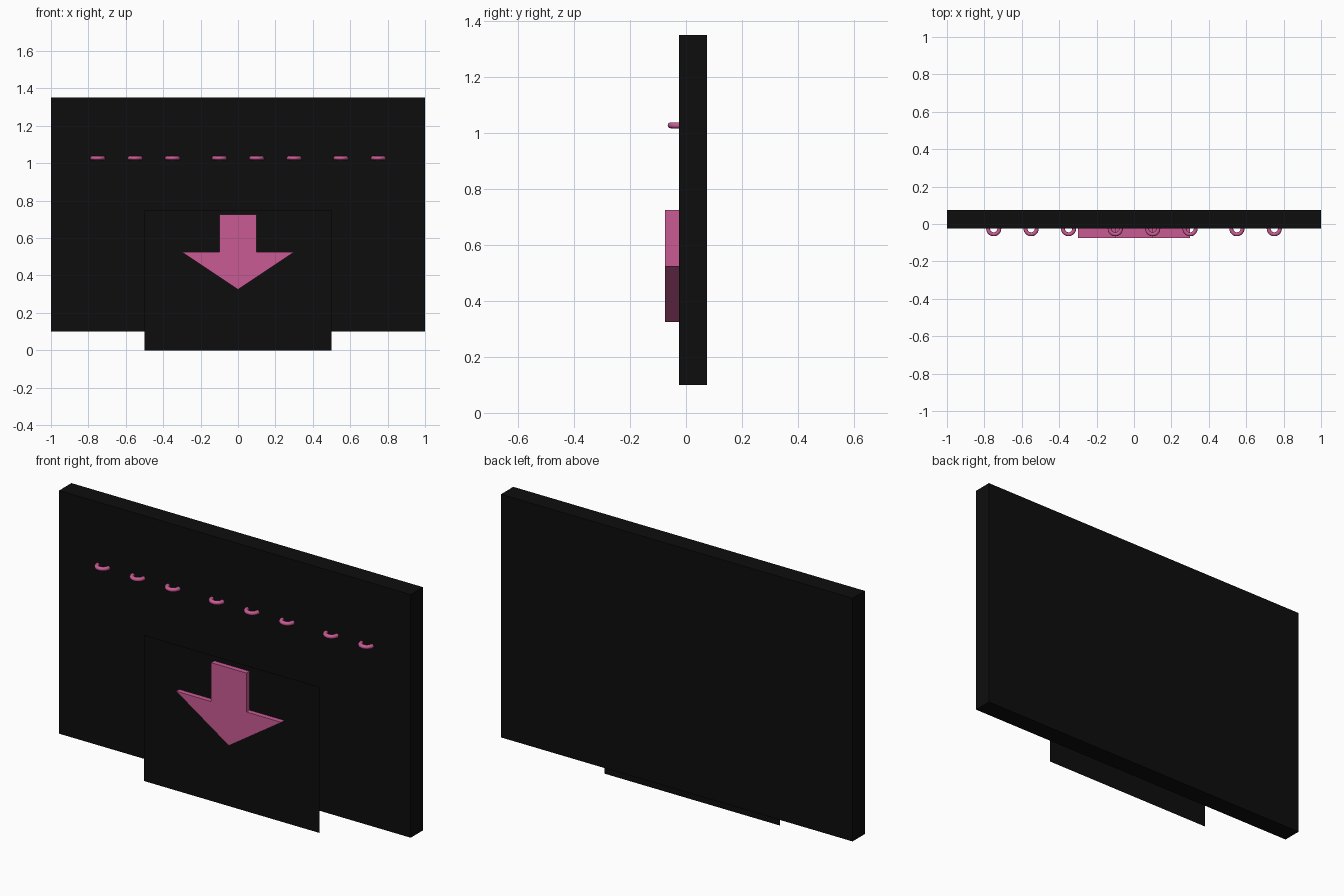
import bpy, bmesh, math

if "Cube" in bpy.data.objects:
    bpy.data.objects.remove(bpy.data.objects["Cube"])


def material(name, color):
    m = bpy.data.materials.new(name)
    m.diffuse_color = (*color, 1)
    m.use_nodes = True
    m.node_tree.nodes["Principled BSDF"].inputs["Base Color"].default_value = m.diffuse_color
    return m


black = material("matte black", (0.004, 0.004, 0.004))
pink = material("pink", (0.59, 0.105, 0.295))


def panel(name, outline, y, depth, mat):
    """Flat (x, z) outline facing -y, extruded backwards by depth."""
    bm = bmesh.new()
    face = bm.faces.new([bm.verts.new((x, y, z)) for x, z in outline])
    if depth:
        ext = bmesh.ops.extrude_face_region(bm, geom=[face], use_keep_orig=True)
        verts = [v for v in ext["geom"] if isinstance(v, bmesh.types.BMVert)]
        bmesh.ops.translate(bm, verts=verts, vec=(0, depth, 0))
        bmesh.ops.recalc_face_normals(bm, faces=bm.faces)
    mesh = bpy.data.meshes.new(name)
    bm.to_mesh(mesh)
    bm.free()
    mesh.materials.append(mat)
    obj = bpy.data.objects.new(name, mesh)
    bpy.context.collection.objects.link(obj)
    return obj


def rect(half_width, bottom, top):
    return [(-half_width, bottom), (half_width, bottom),
            (half_width, top), (-half_width, top)]


# Main board, and the thin sheet standing just in front of it
panel("board", rect(1.0, 0.1, 1.35), -0.025, 0.1, black)
panel("front_sheet", rect(0.5, 0.0, 0.75), -0.05, 0, black)

# Downward arrow
right = [(0, 0.325), (0.3, 0.525), (0.1, 0.525), (0.1, 0.725)]
left = [(-x, z) for x, z in reversed(right[1:])]
panel("arrow", right + left, -0.075, 0.05, pink)

# Row of rings half sunk into the board
for i, x in enumerate((-0.75, -0.55, -0.35, -0.1, 0.1, 0.3, 0.55, 0.75)):
    bpy.ops.mesh.primitive_torus_add(location=(x, -0.025, 1.0275),
                                     major_radius=0.03, minor_radius=0.0105,
                                     major_segments=32, minor_segments=12)
    ring = bpy.context.object
    ring.name = f"ring_{i + 1}"
    ring.data.materials.append(pink)
    bpy.ops.object.shade_smooth_by_angle(angle=math.radians(40))
